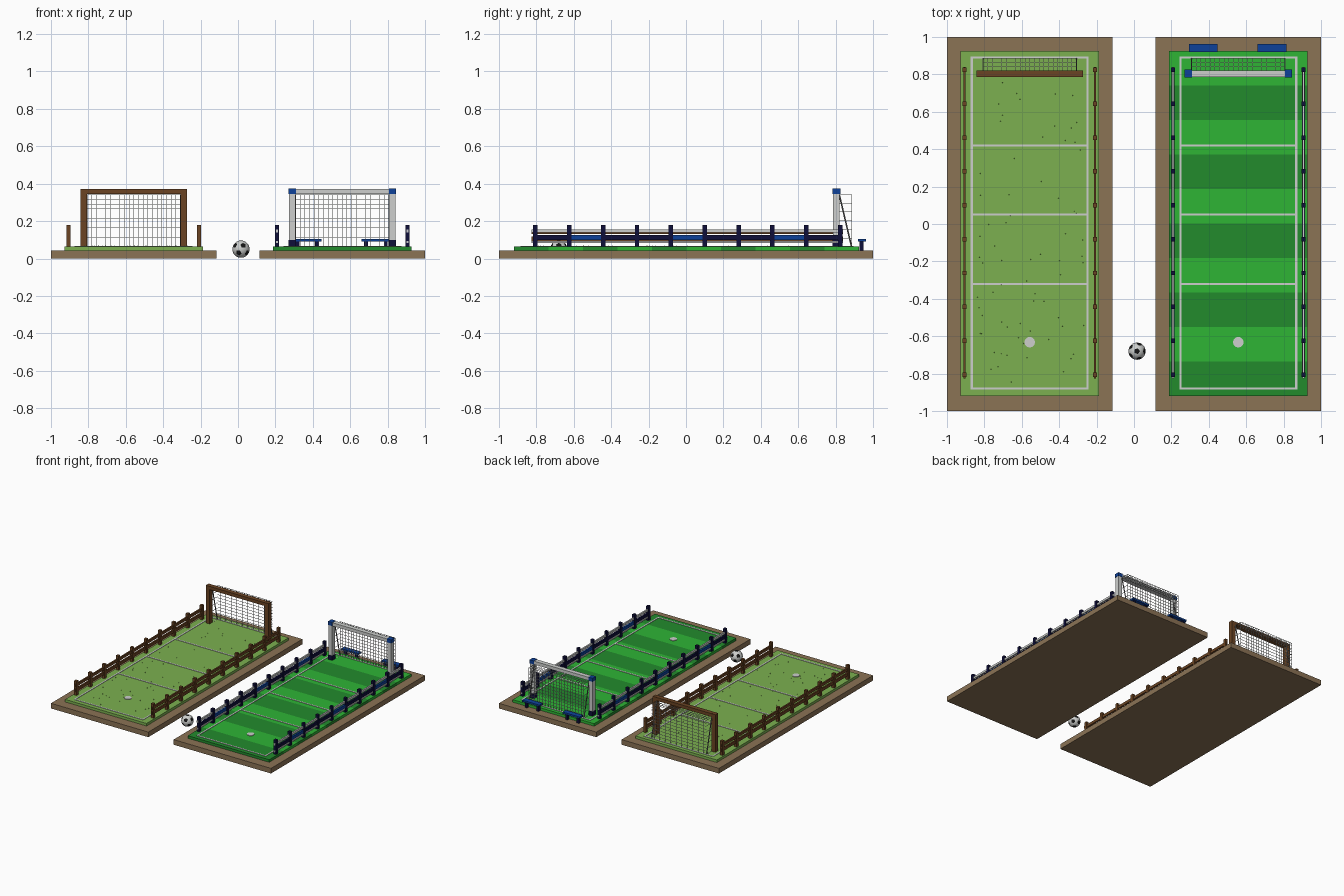
import bpy, bmesh, math, random
from mathutils import Vector, Matrix

if "Cube" in bpy.data.objects:
    bpy.data.objects.remove(bpy.data.objects["Cube"])

random.seed(4)


def mat(name, hexa):
    def lin(c):
        return c / 12.92 if c <= 0.04045 else ((c + 0.055) / 1.055) ** 2.4
    m = bpy.data.materials.new(name)
    m.diffuse_color = [lin(int(hexa[i:i + 2], 16) / 255) for i in (0, 2, 4)] + [1]
    m.use_nodes = True
    m.node_tree.nodes["Principled BSDF"].inputs["Base Color"].default_value = m.diffuse_color
    return m


EARTH = mat("earth brown", "8B7355")
MEADOW = mat("meadow green", "7CB050")
BRIGHT = mat("bright green", "2EB535")
DARK = mat("dark green", "228B2C")
WHITE = mat("off white", "CDCFCD")
WOOD = mat("wood brown", "6B4423")
NAVY = mat("navy", "0E0E3A")
BLUE = mat("blue", "0D419A")
BLACK = mat("black", "151515")
GREY = mat("grey", "6C6C6C")


def finish(name, bm, *mats):
    me = bpy.data.meshes.new(name)
    bm.to_mesh(me)
    bm.free()
    for m in mats:
        me.materials.append(m)
    ob = bpy.data.objects.new(name, me)
    bpy.context.collection.objects.link(ob)
    return ob


def add_box(bm, x0, x1, y0, y1, z0, z1):
    c = Vector(((x0 + x1) / 2, (y0 + y1) / 2, (z0 + z1) / 2))
    m = Matrix.Translation(c) @ Matrix.Diagonal((x1 - x0, y1 - y0, z1 - z0, 1))
    bmesh.ops.create_cube(bm, size=1, matrix=m)


def boxes(name, material, items):
    bm = bmesh.new()
    for b in items:
        add_box(bm, *b)
    return finish(name, bm, material)


def rod(bm, a, b, r, sides=6):
    a, b = Vector(a), Vector(b)
    d = b - a
    m = Matrix.Translation((a + b) / 2) @ d.to_track_quat('Z', 'Y').to_matrix().to_4x4()
    bmesh.ops.create_cone(bm, cap_ends=True, segments=sides, radius1=r, radius2=r,
                          depth=d.length, matrix=m)


TOP = 0.063          # turf height
Y0, Y1 = -0.92, 0.925  # turf ends
POSTS = [-0.805 + 0.181 * i for i in range(10)]


def pitch_base(side, cx):
    boxes(side + "_ground_slab", EARTH, [(cx - 0.4425, cx + 0.4425, -1, 1, 0, 0.042)])
    # painted lines: outline and three cross lines
    w, z = 0.0055, (TOP - 0.002, TOP + 0.003)
    a, b, f, k = cx - 0.31, cx + 0.31, -0.88, 0.89
    lines = [(x - w, x + w, f - w, k + w, *z) for x in (a, b)]
    lines += [(a + w, b - w, y - w, y + w, *z) for y in (f, -0.32, 0.05, 0.42, k)]
    boxes(side + "_pitch_lines", WHITE, lines)
    # kick-off spot
    bm = bmesh.new()
    rod(bm, (cx, -0.632, z[0]), (cx, -0.632, TOP + 0.004), 0.028, 24)
    finish(side + "_spot", bm, WHITE)


def goal(side, cx, frame):
    ya, yb, zt = 0.785, 0.822, 0.372
    xo, xi = 0.285, 0.25
    items = [(cx + s * (xo + xi) / 2 - 0.017, cx + s * (xo + xi) / 2 + 0.017, ya, yb, TOP, zt)
             for s in (-1, 1)]
    items.append((cx - xi, cx + xi, ya, yb, 0.345, zt))
    boxes(side + "_goal_frame", frame, items)
    # net: back, roof and side wires
    r, zb, back = 0.0012, 0.342, 0.887
    net = []
    for i in range(21):
        x = cx - xi + 2 * xi * i / 20
        net.append((x - r, x + r, back - r, back + r, TOP, zb))
        net.append((x - r, x + r, yb, back, zb - r, zb + r))
    for i in range(12):
        z = TOP + (zb - TOP) * i / 11
        net.append((cx - xi, cx + xi, back - r, back + r, z - r, z + r))
    for y in (0.84, 0.863):
        net.append((cx - xi, cx + xi, y - r, y + r, zb - r, zb + r))
    for s in (-xi, xi):
        x = cx + s
        for i in range(7):
            z = TOP + (zb - TOP) * i / 6
            net.append((x - r, x + r, yb, back, z - r, z + r))
    boxes(side + "_goal_net", WHITE, net)
    # slanted net stays
    bm = bmesh.new()
    for s in (-xi, xi):
        rod(bm, (cx + s, 0.82, 0.34), (cx + s, 0.885, TOP), 0.004)
    finish(side + "_net_stays", bm, GREY)


def fence_posts(side, cx, material):
    boxes(side + "_fence_posts", material,
          [(cx + s - 0.011, cx + s + 0.011, y - 0.012, y + 0.012, TOP - 0.002, 0.18)
           for s in (-0.349, 0.349) for y in POSTS])


def fence_rails(name, cx, material, heights, half=0.006):
    boxes(name, material, [(cx + s - half, cx + s + half, -0.825, 0.84, z0, z1)
                           for s in (-0.349, 0.349) for z0, z1 in heights])


L, R = -0.5575, 0.5575
for side, cx, frame in (("left", L, WOOD), ("right", R, WHITE)):
    pitch_base(side, cx)
    goal(side, cx, frame)

# left meadow turf with small tufts
boxes("left_turf", MEADOW, [(L - 0.37, L + 0.37, Y0, Y1, 0.04, TOP)])
bm = bmesh.new()
for i in range(70):
    p = (L + random.uniform(-0.29, 0.29), random.uniform(-0.86, 0.76), TOP + 0.003)
    bmesh.ops.create_cone(bm, cap_ends=False, segments=4, radius1=0.003, radius2=0,
                          depth=0.008, matrix=Matrix.Translation(p))
finish("grass_tufts", bm, MEADOW)

# right turf in ten mown stripes
step = (Y1 - Y0) / 10
for name, m, k in (("dark_stripes", DARK, 0), ("bright_stripes", BRIGHT, 1)):
    boxes(name, m, [(R - 0.37, R + 0.37, Y0 + i * step, Y0 + (i + 1) * step, 0.04, TOP)
                    for i in range(k, 10, 2)])

# wooden fence
fence_posts("left", L, WOOD)
fence_rails("left_fence_rails", L, WOOD, [(0.092, 0.117), (0.132, 0.155)])

# modern fence: white rails and coloured boards between the posts
fence_posts("right", R, NAVY)
fence_rails("right_fence_rails", R, WHITE, [(0.083, 0.094), (0.138, 0.155)])
for name, m, want in (("blue_boards", BLUE, True), ("navy_boards", NAVY, False)):
    boxes(name, m, [(R + s - 0.007, R + s + 0.007, POSTS[i] + 0.012, POSTS[i + 1] - 0.012,
                     0.1, 0.125)
                    for s in (-0.349, 0.349) for i in range(9) if (i % 3 == 1) == want])

# goal corner caps and base sleeves
for name, m, z0, z1 in (("goal_corner_caps", BLUE, 0.346, 0.375),
                        ("goal_base_sleeves", NAVY, TOP - 0.002, 0.1)):
    boxes(name, m, [(R + s * 0.2675 - 0.019, R + s * 0.2675 + 0.019, 0.782, 0.825, z0, z1)
                    for s in (-1, 1)])

# benches behind the right goal
benches = [(0.293, 0.447), (0.66, 0.815)]
boxes("bench_seats", BLUE, [(a, b, 0.92, 0.963, 0.09, 0.104) for a, b in benches])
boxes("bench_legs", NAVY, [(x - 0.01, x + 0.01, 0.928, 0.95, 0.04, 0.09)
                           for a, b in benches for x in (a + 0.025, b - 0.025)])

# football: truncated icosahedron blown up to a sphere, pentagons black
bm = bmesh.new()
bmesh.ops.create_icosphere(bm, subdivisions=1, radius=1)
bmesh.ops.bevel(bm, geom=bm.verts[:], offset=100 / 3, offset_type='PERCENT',
                segments=1, affect='VERTICES')
for f in bm.faces:
    f.material_index = 1 if len(f.verts) == 5 else 0
bmesh.ops.poke(bm, faces=bm.faces[:])
bmesh.ops.subdivide_edges(bm, edges=bm.edges[:], cuts=2, use_grid_fill=True)
for v in bm.verts:
    v.co = v.co.normalized() * 0.046
for f in bm.faces:
    f.smooth = True
ball = finish("football", bm, WHITE, BLACK)
ball.location = (0.016, -0.68, 0.05)
